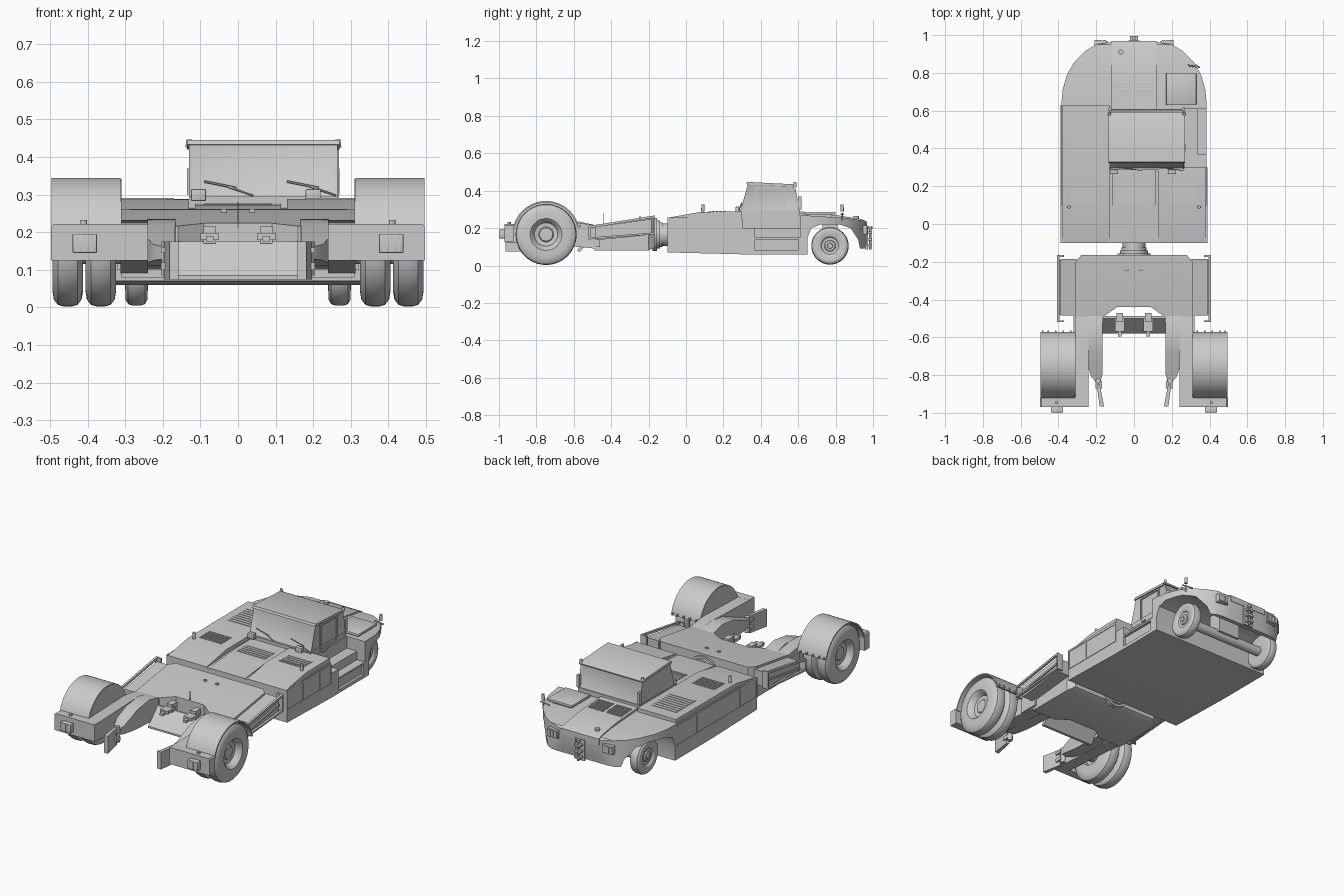
import bpy, bmesh
from math import sin, cos, pi, radians
from mathutils import Vector, Matrix

if "Cube" in bpy.data.objects:
    bpy.data.objects.remove(bpy.data.objects["Cube"])

def finish(name, bm):
    bmesh.ops.recalc_face_normals(bm, faces=bm.faces)
    me = bpy.data.meshes.new(name)
    bm.to_mesh(me)
    bm.free()
    ob = bpy.data.objects.new(name, me)
    bpy.context.collection.objects.link(ob)
    return ob

def boxes(name, *dims, bevel=0):
    """One object from boxes given as x0, x1, y0, y1, z0, z1."""
    bm = bmesh.new()
    for x0, x1, y0, y1, z0, z1 in dims:
        m = Matrix.Translation(((x0+x1)/2, (y0+y1)/2, (z0+z1)/2)) @ Matrix.Diagonal((abs(x1-x0), abs(y1-y0), abs(z1-z0), 1))
        bmesh.ops.create_cube(bm, size=1, matrix=m)
    if bevel:
        bmesh.ops.bevel(bm, geom=bm.edges[:], offset=bevel, segments=2, affect='EDGES', profile=0.5)
    return finish(name, bm)

def prism(name, pts, axis, a, b, inset=None):
    """Extrude a 2D outline along an axis from a to b."""
    put = {'x': lambda p, t: (t, p[0], p[1]), 'y': lambda p, t: (p[0], t, p[1]), 'z': lambda p, t: (p[0], p[1], t)}[axis]
    bm = bmesh.new()
    lo = [bm.verts.new(put(p, a)) for p in pts]
    hi = [bm.verts.new(put(p, b)) for p in pts]
    bm.faces.new(lo)
    bm.faces.new(hi[::-1])
    n = len(pts)
    for i in range(n):
        bm.faces.new((lo[i], hi[i], hi[(i+1) % n], lo[(i+1) % n]))
    if inset:
        bmesh.ops.recalc_face_normals(bm, faces=bm.faces)
        fs = [f for f in bm.faces if abs(f.normal.z) < 0.8]
        bmesh.ops.inset_individual(bm, faces=fs, thickness=inset, depth=-0.005)
    return finish(name, bm)

def rod(name, p, q, r, r2=None, n=16):
    p, q = Vector(p), Vector(q)
    d = q - p
    m = Matrix.Translation((p+q)/2) @ d.to_track_quat('Z', 'Y').to_matrix().to_4x4()
    bm = bmesh.new()
    bmesh.ops.create_cone(bm, cap_ends=True, segments=n, radius1=r, radius2=r2 or r, depth=d.length, matrix=m)
    return finish(name, bm)

def lathe(name, prof, loc, s=1, axis='x', n=48):
    """Spin (offset, radius) points about an axle."""
    bm = bmesh.new()
    vs = [bm.verts.new((o*s, 0, r) if axis == 'x' else (0, o, r)) for o, r in prof]
    es = [bm.edges.new(vs[i:i+2]) for i in range(len(vs)-1)]
    bmesh.ops.spin(bm, geom=vs+es, cent=(0, 0, 0), axis=(1, 0, 0) if axis == 'x' else (0, 1, 0), angle=2*pi, steps=n)
    bmesh.ops.remove_doubles(bm, verts=bm.verts[:], dist=1e-5)
    bmesh.ops.translate(bm, verts=bm.verts[:], vec=loc)
    return finish(name, bm)

def boolean(ob, other, op):
    m = ob.modifiers.new('cut', 'BOOLEAN')
    m.object, m.operation, m.solver = other, op, 'EXACT'
    bpy.context.view_layer.objects.active = ob
    bpy.ops.object.modifier_apply(modifier=m.name)
    bpy.data.objects.remove(other)

def mirrored(half):
    return half + [(-x, y) for x, y in half[::-1]]

def slats(name, x0, x1, y0, y1, z, n, dz=0):
    st = (y1-y0)/n
    boxes(name, *[(x0, x1, y0+i*st, y0+(i+0.55)*st, z-0.015+dz*i/n, z+dz*i/n) for i in range(n)])

# Main body: side profile intersected with the rounded plan
body = prism('body', [(-.1, .07), (.3, .06), (.65, .06), (.65, .15), (.67, .2), (.72, .22), (.82, .22), (.88, .2),
                      (.92, .14), (.93, .09), (.955, .09), (.965, .11), (.965, .225), (.95, .24), (.85, .255), (.63, .268),
                      (.1, .265), (-.1, .25)], 'x', -.45, .45)
boolean(body, prism('plan', mirrored([(.385, -.2), (.385, .63), (.378, .71), (.355, .79), (.315, .86), (.26, .915),
                                      (.2, .95), (.11, .965)]), 'z', 0, .4), 'INTERSECT')
boolean(body, boxes('cut', (.27, .45, .3, .61, .2, .4)), 'DIFFERENCE')
boolean(body, boxes('cut', (.335, .45, .37, .61, .15, .4)), 'DIFFERENCE')
boolean(body, boxes('cut', (.37, .45, .37, .6, .08, .14)), 'DIFFERENCE')

# Raised decks either side of the centre channel
prism('left_deck', [(-.1, .24), (-.1, .255), (.08, .287), (.63, .289), (.63, .24)], 'x', -.378, -.13)
prism('right_deck', [(-.1, .24), (-.1, .255), (.08, .287), (.3, .289), (.3, .24)], 'x', .13, .378)
prism('centre_cover', [(-.1, .24), (-.1, .253), (.1, .273), (.3, .277), (.3, .24)], 'x', -.115, .115)
slats('left_louvres_rear', -.33, -.17, .38, .57, .291, 8)
slats('left_louvres_front', -.33, -.19, .12, .22, .291, 5)
slats('right_louvres', .18, .33, .12, .22, .291, 5)
slats('centre_louvres', -.09, .09, .12, .22, .277, 5)

# Rear hood with twin grilles and the raised plate
prism('rear_hood', [(.61, .25), (.61, .282), (.8, .27), (.94, .248), (.968, .235), (.968, .2)], 'x', -.12, .12)
for s in (1, -1):
    slats('hood_grille', .01*s, .105*s, .645, .75, .284, 7, -.006)
boxes('rear_plate', (.17, .33, .63, .8, .272, .287), bevel=.003)
boxes('plate_supports', (.19, .31, .65, .78, .25, .275))

# Side panel framing
for s in (1, -1):
    y1 = .3 if s > 0 else .63
    ys = [-.095, .05, .2, .3] if s > 0 else [-.095, .05, .25, .45, .62]
    boxes('side_trim', (.38*s, .388*s, -.1, y1, .247, .257), (.38*s, .388*s, -.1, y1, .138, .146),
          *[(.38*s, .387*s, y-.004, y+.004, .14, .25) for y in ys])

# Cab
boxes('cab_base', (-.13, .265, .285, .61, .2, .295))
prism('cab_glasshouse', [(.288, .285), (.332, .437), (.582, .427), (.61, .285)], 'x', -.13, .265, inset=.016)
prism('cab_roof', [(.322, .433), (.327, .446), (.345, .446), (.58, .434), (.592, .428), (.59, .42)], 'x', -.135, .27)
boxes('cab_door', (.262, .268, .37, .38, .21, .42), (.262, .268, .52, .53, .21, .42), (.262, .268, .37, .53, .412, .42),
      (.262, .268, .37, .53, .21, .28))
boxes('door_handle', (.267, .276, .39, .42, .26, .267))
for x in (-.09, .13):
    rod('wiper_arm', (x+.13, .283, .298), (x+.06, .294, .322), .0025, n=6)
    rod('wiper_blade', (x, .298, .335), (x+.085, .292, .318), .003, n=6)
for x in (-.13, .265):
    rod('cab_beacon', (x, .582, .425), (x, .582, .447), .01, .007)
for x in (-.105, .2):
    boxes('cab_front_lamp', (x-.02, x+.02, .265, .288, .283, .315), bevel=.003)
for s in (.262, -.128):
    boxes('cab_rear_pillar_lamp', (s-.008, s+.008, .598, .618, .3, .37))

# Marker posts
for name, x, y, z in (('left_marker', -.345, .09, .28), ('right_marker', .345, .09, .26), ('rear_marker', .33, .835, .24)):
    rod(name+'_post', (x, y, z), (x, y, z+.04), .004, n=8)
    rod(name+'_lamp', (x, y, .29), (x, y, .325), .009, .008, n=12)
rod('rear_rail', (.285, .84, .275), (.35, .83, .275), .004, n=8)
rod('rear_cap', (-.07, .91, .25), (-.07, .91, .264), .014)

# Rear lamps and towing hitch
for s in (1, -1):
    boxes('rear_lamp', (.14*s, .21*s, .945, .97, .165, .215), bevel=.004)
    boxes('rear_lamp_lenses', *[(x*s, (x+.018)*s, .965, .974, .172, .208) for x in (.147, .169, .19)])
boxes('hitch', (-.03, .03, .96, .972, .085, .205), *[(-.02, .02, .965, .995, z, z+.012) for z in (.1, .135, .17)])
rod('hitch_pin', (0, .985, .085), (0, .985, .2), .006, n=12)
rod('hitch_knob', (0, .985, .195), (0, .985, .208), .011, n=12)

# Rear steering axle and wheels
rod('rear_axle', (-.25, .77, .1), (.25, .77, .1), .027)
boxes('axle_mount', (-.07, .07, .73, .81, .1, .24))
for s in (1, -1):
    lathe('rear_wheel', [(-.03, 0), (-.03, .06), (-.029, .085), (-.022, .096), (-.011, .1), (.011, .1), (.022, .096),
                         (.029, .085), (.03, .056), (.027, .05), (.02, .045), (.018, .03), (.024, .027), (.026, .015),
                         (.032, .013), (.032, 0)], (.27*s, .77, .105), s)

# Articulated neck
lathe('neck_joint', [(-.18, 0), (-.18, .088), (-.155, .088), (-.155, .075), (-.14, .075), (-.14, .066), (-.125, .066),
                     (-.125, .06), (-.09, .06), (-.09, 0)], (0, 0, .165), axis='y', n=40)

# Front frame with notched leading edge
frame = prism('front_frame', [(-.16, .1), (-.16, .262), (-.2, .26), (-.5, .215), (-.5, .08), (-.2, .08)], 'x', -.4, .4)
boolean(frame, prism('plan', mirrored([(.09, -.44), (.16, -.49), (.31, -.49), (.31, -.2), (.28, -.165)]), 'z', 0, .4),
        'INTERSECT')
prism('front_apron', [(-.5, .175), (-.58, .085), (-.58, .075), (-.565, .075), (-.488, .165), (-.488, .175)], 'x', -.17, .17)
rod('frame_antenna', (0, -.44, .21), (0, -.44, .28), .002, n=6)
boxes('frame_hooks', (-.045, -.03, -.25, -.24, .25, .262), (.03, .045, -.25, -.24, .25, .262))

# Front wheel parts, mirrored
cy, cz = -.748, .166
arc = [radians(12+i*156/28) for i in range(29)]
tyre = [(-.041, .075), (-.041, .12), (-.037, .145), (-.026, .159), (-.012, .163), (.012, .163), (.026, .159), (.037, .145),
        (.041, .12), (.041, .085)]
for s in (1, -1):
    lathe('inner_tyre', [(-.02, 0), (-.02, .07)] + tyre + [(.041, 0)], (.365*s, cy, cz), s)
    lathe('outer_tyre', [(-.041, 0)] + tyre + [(.036, .08), (.03, .074), (.008, .062), (.006, .04), (.012, .035), (.014, 0)],
          (.453*s, cy, cz), s)
    rod('front_axle', (.25*s, cy, cz), (.42*s, cy, cz), .05)
    # Fender arc with inner wall
    prism('fender', [(cy+.18*cos(a), cz+.179*sin(a)) for a in arc] + [(cy+.172*cos(a), cz+.171*sin(a)) for a in arc[::-1]],
          'x', .312*s, .496*s)
    prism('fender_wall', [(cy+.177*cos(a), cz+.176*sin(a)) for a in arc], 'x', .31*s, .317*s)
    boxes('fender_bolts', *[(x*s, (x+.008)*s, -.575, -.563, .205, .217) for x in (.33, .37, .41, .45, .48)])
    # Arm and front box with lamps
    prism('side_arm', [(-.97, .125), (-.97, .22), (-.6, .232), (-.48, .215), (-.48, .09), (-.58, .1)], 'x', .24*s, .312*s)
    prism('front_box', [(.24*s, .125), (.497*s, .125), (.497*s, .215), (.49*s, .222), (.24*s, .222)], 'y', -.97, -.922)
    boxes('front_lamp', (.375*s, .44*s, -.998, -.965, .145, .196), bevel=.003)
    boxes('front_lamp_bars', *[(x*s, (x+.01)*s, -1, -.99, .15, .19) for x in (.385, .403, .421)])
    rod('box_cap', (.41*s, -.945, .22), (.41*s, -.945, .232), .009, n=12)
    # Inner lifting arm and claw
    lift = prism('lift_arm', [(-.48, .1), (-.48, .215), (-.57, .235), (-.68, .22), (-.8, .17), (-.845, .16), (-.845, .13), (-.7, .11)],
                 'x', .1*s, .3*s)
    boolean(lift, prism('plan', [(.165*s, -.47), (.242*s, -.47), (.242*s, -.76), (.225*s, -.81), (.2*s, -.84),
                                 (.178*s, -.835), (.168*s, -.8)], 'z', 0, .4), 'INTERSECT')
    prism('claw_plate', [(.158*s, -.965), (.182*s, -.965), (.197*s, -.85), (.182*s, -.845)], 'z', .075, .175)
    rod('claw_pin', (.19*s, -.83, .085), (.19*s, -.83, .175), .014)
    boxes('claw_bracket', (.17*s, .205*s, -.87, -.83, .1, .12), (.17*s, .205*s, -.87, -.83, .145, .16))
    # Clamp pads on the apron
    boxes('clamp', (.05*s, .1*s, -.57, -.5, .18, .198), (.058*s, .092*s, -.52, -.47, .17, .215),
          (.065*s, .085*s, -.595, -.56, .175, .19))
    # Sloping side box with outer guard
    prism('side_box', [(-.485, .135), (-.485, .205), (-.185, .25), (-.185, .165)], 'x', .305*s, .39*s)
    prism('guard_rail_top', [(-.515, .2), (-.515, .212), (-.165, .268), (-.165, .256)], 'x', .395*s, .408*s)
    prism('guard_rail_low', [(-.515, .14), (-.515, .15), (-.165, .177), (-.165, .167)], 'x', .395*s, .408*s)
    boxes('guard_ends', (.37*s, .408*s, -.175, -.165, .167, .266), (.37*s, .408*s, -.52, -.51, .14, .21))
    prism('side_rib', [(-.48, .16), (-.48, .17), (-.19, .215), (-.19, .205)], 'x', .385*s, .398*s)
    boxes('arm_link', (.29*s, .32*s, -.58, -.46, .1, .2))

# Smooth round parts, keep edges crisp
for ob in bpy.context.scene.objects:
    ob.select_set(True)
bpy.context.view_layer.objects.active = body
bpy.ops.object.shade_smooth_by_angle(angle=radians(30))
